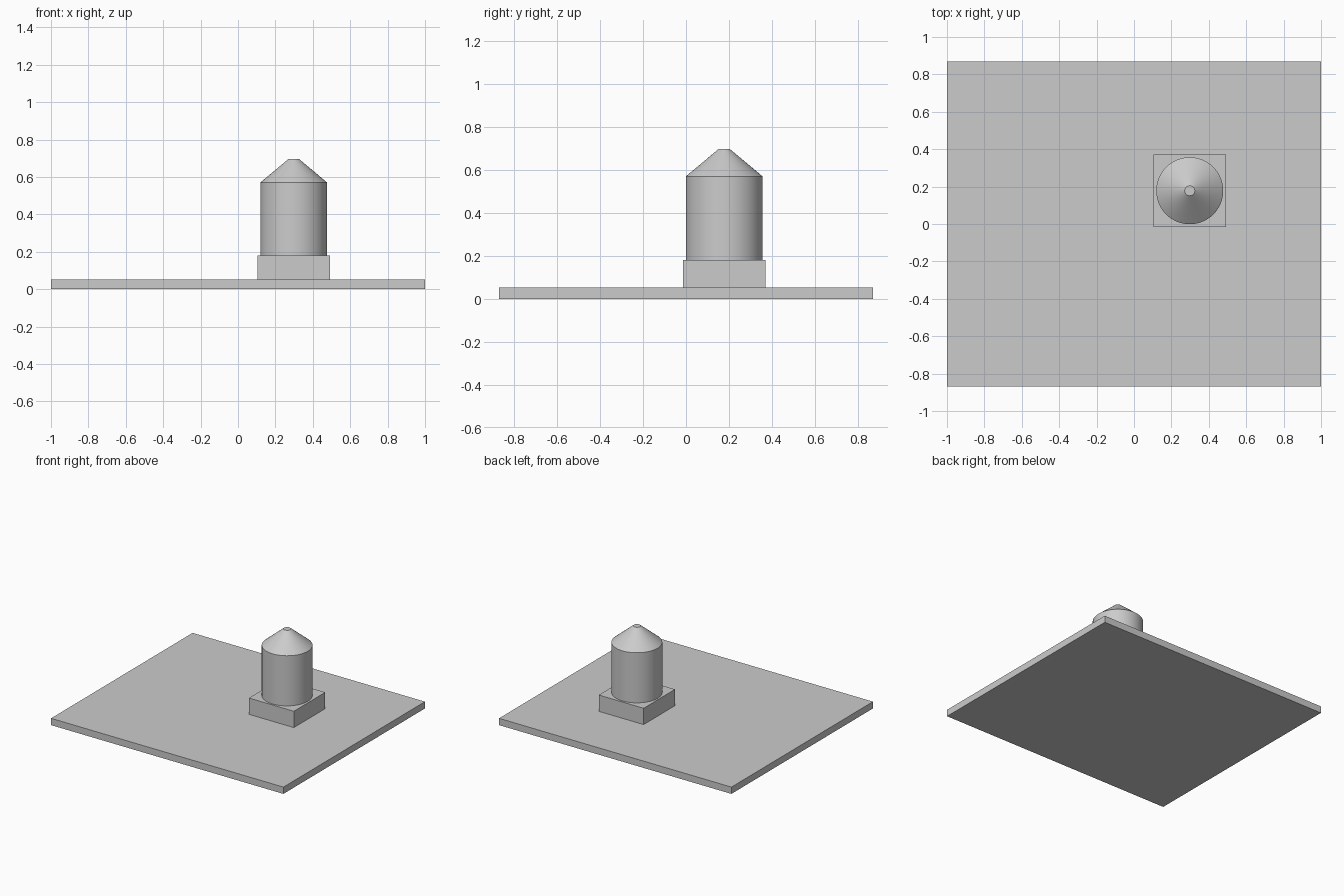
import bpy
import bmesh
import math
from mathutils import Matrix

cube = bpy.data.objects.get("Cube")
if cube:
    bpy.data.objects.remove(cube, do_unlink=True)

# One plain grey for the whole model
grey = bpy.data.materials.new("light_grey")
grey.use_nodes = True
colour = (0.6, 0.6, 0.6, 1)
grey.diffuse_color = colour
grey.node_tree.nodes["Principled BSDF"].inputs["Base Color"].default_value = colour

PLATE_TOP, PLINTH_TOP, BODY_TOP, TIP = 0.053, 0.18, 0.57, 0.697
CX, CY = 0.298, 0.178
RADIUS, TIP_RADIUS = 0.179, 0.027


def add_object(name, bm):
    mesh = bpy.data.meshes.new(name)
    bmesh.ops.recalc_face_normals(bm, faces=bm.faces)
    bm.to_mesh(mesh)
    bm.free()
    mesh.materials.append(grey)
    obj = bpy.data.objects.new(name, mesh)
    bpy.context.collection.objects.link(obj)
    return obj


def box(name, x, y, width, depth, bottom, top):
    bm = bmesh.new()
    place = Matrix.Translation((x, y, (bottom + top) / 2))
    size = Matrix.Diagonal((width, depth, top - bottom, 1))
    bmesh.ops.create_cube(bm, size=1, matrix=place @ size)
    return add_object(name, bm)


def round_part(name, r_bottom, r_top, bottom, top):
    bm = bmesh.new()
    bmesh.ops.create_cone(
        bm, cap_ends=True, segments=64, radius1=r_bottom, radius2=r_top,
        depth=top - bottom,
        matrix=Matrix.Translation((CX, CY, (bottom + top) / 2)))
    obj = add_object(name, bm)
    bpy.ops.object.select_all(action="DESELECT")
    obj.select_set(True)
    bpy.context.view_layer.objects.active = obj
    bpy.ops.object.shade_smooth_by_angle(angle=math.radians(30))
    return obj


# Ground slab and square plinth
box("base_plate", 0, 0, 2, 1.74, 0, PLATE_TOP)
box("plinth", CX, CY, 0.386, 0.386, PLATE_TOP, PLINTH_TOP)

# Cylindrical tank with a blunt conical roof
round_part("tank_body", RADIUS, RADIUS, PLINTH_TOP, BODY_TOP)
round_part("conical_roof", RADIUS, TIP_RADIUS, BODY_TOP, TIP)
